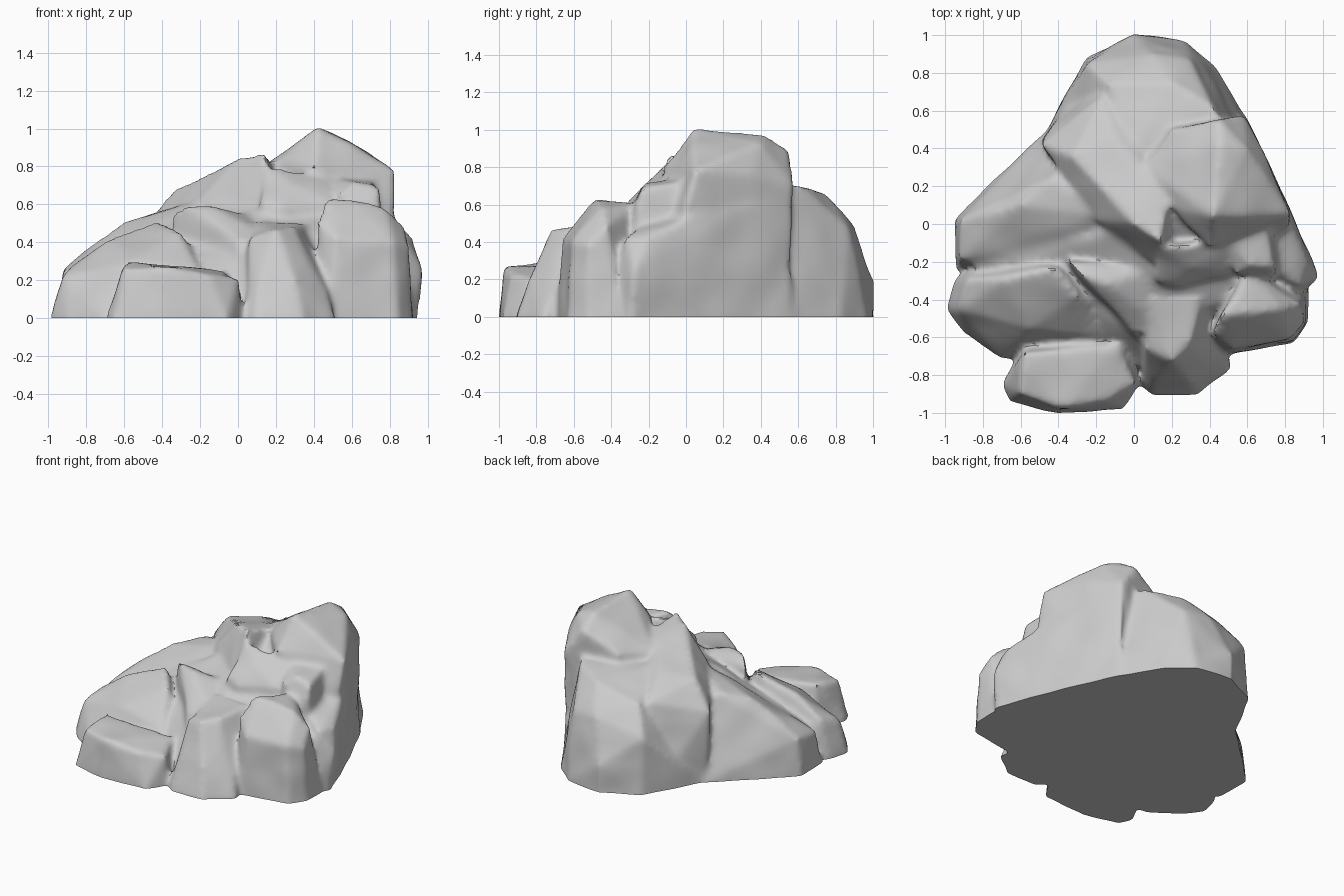
import bpy, bmesh
from mathutils import Vector, noise

cube = bpy.data.objects.get("Cube")
if cube:
    bpy.data.objects.remove(cube, do_unlink=True)

stone = bpy.data.materials.new("grey stone")
stone.use_nodes = True
GREY = (0.6, 0.6, 0.6, 1)
stone.diffuse_color = GREY
stone.node_tree.nodes["Principled BSDF"].inputs["Base Color"].default_value = GREY

pile = bmesh.new()


def rock(footprint, top):
    """Add one faceted boulder: the hull of its footprint and its top points."""
    part = bmesh.new()
    for x, y in footprint:
        part.verts.new((x, y, 0))
        part.verts.new((x, y, -0.12))
    for p in top:
        part.verts.new(p)
    hull = bmesh.ops.convex_hull(part, input=part.verts[:])
    loose = {g for g in hull["geom_interior"] + hull["geom_unused"]
             if isinstance(g, bmesh.types.BMVert)}
    bmesh.ops.delete(part, geom=list(loose), context="VERTS")
    bmesh.ops.recalc_face_normals(part, faces=part.faces[:])
    mesh = bpy.data.meshes.new("rock part")
    part.to_mesh(mesh)
    part.free()
    pile.from_mesh(mesh)
    bpy.data.meshes.remove(mesh)


# Core that fills the valleys between the boulders
rock([(-.85, -.22), (0, -.78), (.5, -.62), (.8, -.3), (.6, .3), (-.3, .3)],
     [(-.87, -.21, .23), (-.5, -.18, .4), (-.2, -.22, .47), (.1, -.3, .52), (.45, -.42, .46),
      (.72, -.28, .5), (.2, .05, .77), (.6, 0, .7), (.1, -.6, .36), (-.15, -.58, .24), (.02, -.74, .14)])
# Big back boulder with its rounded shoulder
rock([(-.25, .88), (0, 1), (.27, .97), (.43, .83), (.6, .55), (.7, .3), (.5, -.2), (-.3, 0), (-.49, .45)],
     [(-.14, .74, .58), (.2, .75, .66), (.42, .62, .7), (.1, .9, .48), (.3, .87, .47), (0, 1, .2),
      (.6, .3, .7), (-.25, .85, .4), (0, .4, .69), (.2, 0, .7)])
# Summit block
rock([(.3, 0), (.7, .1), (.6, .5), (.2, .5)],
     [(.42, .04, 1.01), (.45, .42, .97), (.6, .4, .93), (.45, .55, .89), (.83, .05, .78), (.7, .35, .76),
      (.58, .57, .7), (.21, .08, .82), (.2, .5, .76), (.05, .3, .74), (.4, -.12, .8), (.83, 0, .6), (.8, -.05, .5)])
# Slanting ridge block on the left of the summit
rock([(-.48, .46), (-.28, .75), (.1, .4), (.2, -.25), (-.2, 0)],
     [(-.33, .36, .68), (-.2, .22, .74), (0, 0, .84), (.14, -.09, .87), (.18, .12, .82), (-.49, .42, .5),
      (-.17, .68, .58), (.2, -.27, .62), (-.1, .45, .7), (-.2, .02, .62)])
# Right flank slab
rock([(.94, -.3), (.8, .08), (.69, .35), (.59, .56), (.4, .3), (.5, -.35), (.85, -.4)],
     [(.98, -.28, .25), (.92, -.2, .42), (.82, .05, .55), (.7, .35, .6), (.58, .57, .6), (.88, -.33, .42),
      (.5, -.1, .6)])
# Left boulder
rock([(-.94, -.24), (-.95, .02), (-.88, .1), (-.7, .24), (-.48, .48), (0, .2), (0, -.2)],
     [(-.92, .02, .26), (-.92, -.19, .24), (-.75, .05, .4), (-.6, .1, .5), (-.42, .25, .56),
      (-.2, .05, .62), (-.15, -.1, .5), (-.5, -.13, .41)])
# Front left boulder
rock([(-.99, -.45), (-.95, -.3), (-.85, -.2), (-.2, -.2), (0, -.5), (-.1, -.65), (-.7, -.71), (-.9, -.58)],
     [(-.92, -.45, .22), (-.88, -.29, .28), (-.68, -.29, .42), (-.42, -.23, .51), (-.3, -.38, .45),
      (-.55, -.56, .31), (-.2, -.6, .25)])
# Diagonal fin
rock([(-.4, -.15), (-.3, -.35), (.03, -.68), (.2, -.55), (.1, -.2)],
     [(-.34, -.2, .55), (-.26, -.28, .59), (-.14, -.32, .59), (.01, -.59, .4), (.1, -.5, .46), (.05, -.25, .54)])
# Low front slab
rock([(-.7, -.85), (-.66, -.94), (-.4, -1), (-.06, -.98), (.02, -.84), (-.02, -.62), (-.56, -.62)],
     [(-.61, -.9, .26), (-.58, -.68, .3), (-.4, -.97, .27), (-.15, -.94, .23), (0, -.84, .2), (-.08, -.64, .25)])
# Front middle boulder
rock([(.05, -.86), (.1, -.9), (.34, -.9), (.51, -.76), (.48, -.66), (.3, -.3), (0, -.5)],
     [(.06, -.66, .42), (.2, -.72, .46), (.3, -.63, .48), (.36, -.72, .3), (.3, -.84, .2), (.1, -.4, .5),
      (.35, -.4, .5), (.47, -.72, .13), (.1, -.84, .15)])
# Front right boulder
rock([(.48, -.69), (.84, -.63), (.92, -.52), (.92, -.35), (.6, -.15), (.42, -.5)],
     [(.47, -.48, .63), (.62, -.47, .62), (.78, -.45, .58), (.88, -.42, .49), (.42, -.58, .5), (.52, -.66, .42),
      (.82, -.61, .4), (.9, -.52, .38), (.6, -.25, .6)])
# Ledges under the summit
rock([(.1, -.1), (.25, -.35), (.5, -.3), (.5, 0)],
     [(.12, -.3, .61), (.22, -.33, .58), (.3, -.23, .7), (.5, -.27, .61), (.55, -.08, .74), (.15, -.12, .8)])
rock([(.5, -.1), (.55, -.26), (.74, -.26), (.8, 0)],
     [(.54, -.26, .66), (.62, -.23, .72), (.74, -.23, .69), (.75, -.27, .58), (.71, 0, .73), (.5, -.05, .75)])

# Fuse the boulders into one worn surface
raw = bpy.data.meshes.new("raw pile")
pile.to_mesh(raw)
pile.free()
obj = bpy.data.objects.new("boulder_pile", raw)
bpy.context.collection.objects.link(obj)
remesh = obj.modifiers.new("fuse", "REMESH")
remesh.mode = "VOXEL"
remesh.voxel_size = 0.02
smooth = obj.modifiers.new("wear", "SMOOTH")
smooth.factor = 0.5
smooth.iterations = 8
graph = bpy.context.evaluated_depsgraph_get()
worn = bpy.data.meshes.new_from_object(obj.evaluated_get(graph))
obj.modifiers.clear()
obj.data = worn
bpy.data.meshes.remove(raw)

# Gentle weathering, then a flat cut at the ground
bm = bmesh.new()
bm.from_mesh(worn)
bm.normal_update()
shift = [v.normal * (0.002 + 0.01 * noise.noise(v.co * 5)) for v in bm.verts]
for v, s in zip(bm.verts, shift):
    v.co += s
cut = bmesh.ops.bisect_plane(bm, geom=bm.verts[:] + bm.edges[:] + bm.faces[:],
                             plane_co=Vector(), plane_no=(0, 0, 1), clear_inner=True)
rim = [e for e in cut["geom_cut"] if isinstance(e, bmesh.types.BMEdge)]
bmesh.ops.contextual_create(bm, geom=rim)
bmesh.ops.recalc_face_normals(bm, faces=bm.faces[:])
bm.to_mesh(worn)
bm.free()
worn.materials.clear()
worn.materials.append(stone)

bpy.context.view_layer.objects.active = obj
obj.select_set(True)
bpy.ops.object.shade_smooth_by_angle(angle=0.7)
